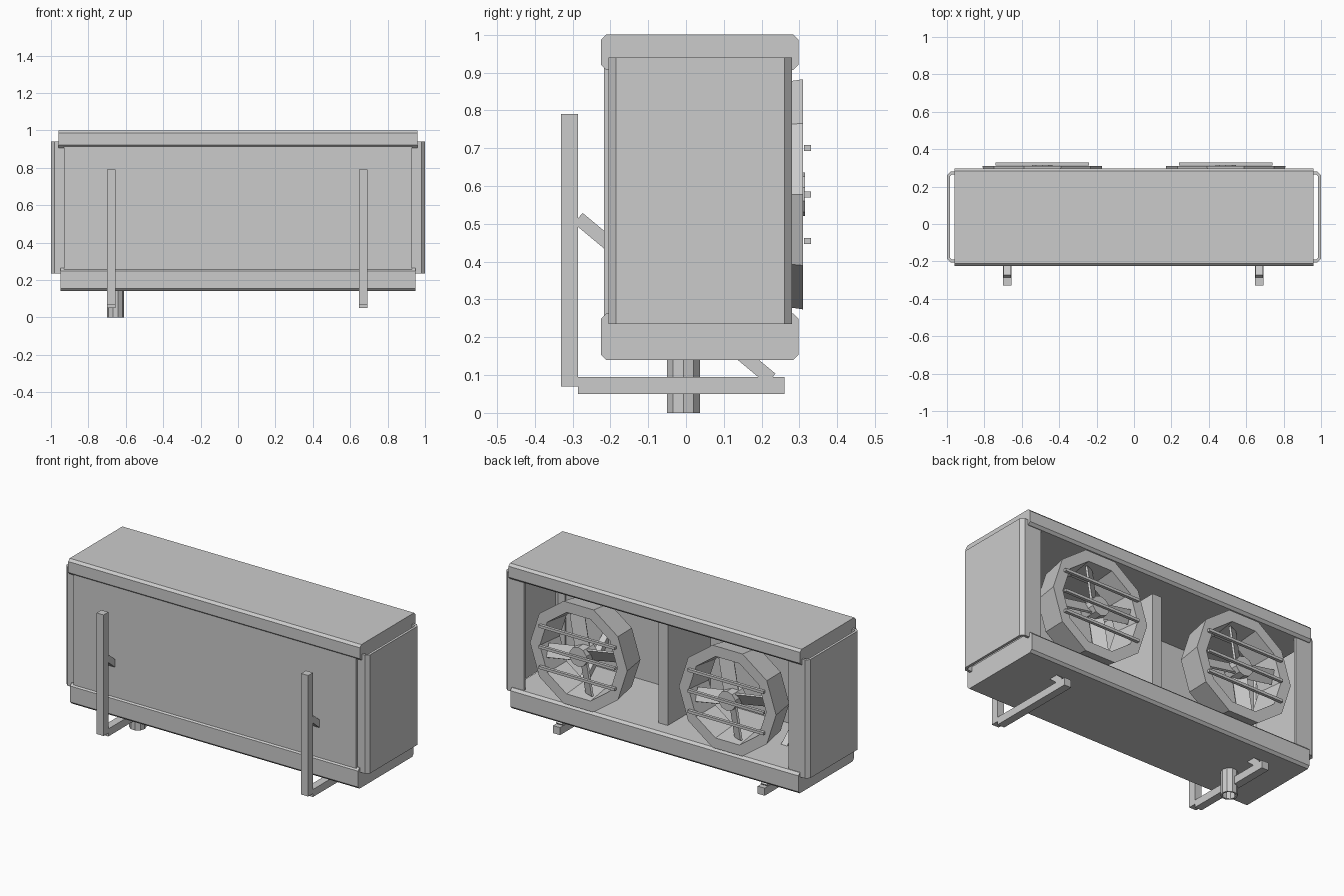
import bpy, bmesh, math
from mathutils import Matrix, Vector

cube = bpy.data.objects.get("Cube")
if cube:
    bpy.data.objects.remove(cube, do_unlink=True)

GREY = (0.6, 0.6, 0.6, 1)
metal = bpy.data.materials.new("light_grey_metal")
metal.use_nodes = True
metal.diffuse_color = GREY
metal.node_tree.nodes["Principled BSDF"].inputs["Base Color"].default_value = GREY


def finish(name, bm):
    bmesh.ops.recalc_face_normals(bm, faces=bm.faces)
    mesh = bpy.data.meshes.new(name)
    bm.to_mesh(mesh)
    bm.free()
    mesh.materials.append(metal)
    obj = bpy.data.objects.new(name, mesh)
    bpy.context.collection.objects.link(obj)
    return obj


def box(name, low, high, matrix=None):
    low, high = Vector(low), Vector(high)
    bm = bmesh.new()
    bmesh.ops.create_cube(bm, size=1)
    bmesh.ops.scale(bm, vec=high - low, verts=bm.verts)
    bmesh.ops.translate(bm, vec=(low + high) / 2, verts=bm.verts)
    if matrix:
        bm.transform(matrix)
    return finish(name, bm)


def prism(name, points, direction):
    """Extrude a closed outline of 3D points."""
    bm = bmesh.new()
    face = bm.faces.new([bm.verts.new(p) for p in points])
    out = bmesh.ops.extrude_face_region(bm, geom=[face])
    verts = [g for g in out["geom"] if isinstance(g, bmesh.types.BMVert)]
    bmesh.ops.translate(bm, vec=direction, verts=verts)
    return finish(name, bm)


def tube(name, rings, sides, matrix):
    """Closed loop of (radius, height) rings turned around local z."""
    bm = bmesh.new()
    loops = []
    for r, h in rings:
        angles = [math.tau * i / sides for i in range(sides)]
        loops.append([bm.verts.new((r * math.cos(a), r * math.sin(a), h)) for a in angles])
    for k, a in enumerate(loops):
        b = loops[(k + 1) % len(loops)]
        for i in range(sides):
            j = (i + 1) % sides
            bm.faces.new((a[i], a[j], b[j], b[i]))
    bm.transform(matrix)
    return finish(name, bm)


def tray(name, half, low, high, back=0.298, front=-0.225, c=0.014):
    """Folded cover with chamfered long edges."""
    outline = [(front, low + c), (front, high - c), (front + c, high), (back - c, high),
               (back, high - c), (back, low + c), (back - c, low), (front + c, low)]
    prism(name, [(-half, y, z) for y, z in outline], (2 * half, 0, 0))


# Casing
tray("top_cover", 0.96, 0.907, 1.0)
tray("base_tray", 0.948, 0.14, 0.263)
box("front_panel", (-0.93, -0.217, 0.25), (0.93, -0.2, 0.92))
box("center_divider", (-0.02, -0.2, 0.25), (0.04, 0.2, 0.87))

# Channel shaped side panels
channel = [(0.87, 0.28), (0.98, 0.28), (1.0, 0.26), (1.0, -0.185), (0.98, -0.205), (0.93, -0.205),
           (0.93, -0.19), (0.975, -0.19), (0.985, -0.18), (0.985, 0.255), (0.975, 0.265), (0.87, 0.265)]
for side, s in (("left", 1), ("right", -1)):
    prism(side + "_side_panel", [(s * x, y, 0.235) for x, y in channel], (0, 0, 0.705))

# Fans: ten-sided shroud, hub, pitched blades and guard bars
for side, x in (("left", 0.49), ("right", -0.49)):
    place = Matrix.Translation((x, 0.31, 0.578)) @ Matrix.Rotation(-math.pi / 2, 4, "X")
    tube(side + "_fan_shroud", [(0.32, 0), (0.295, -0.16), (0.235, -0.16), (0.255, 0)], 10, place)
    hub = bmesh.new()
    bmesh.ops.create_cone(hub, cap_ends=True, segments=10, radius1=0.058, radius2=0.058, depth=0.1)
    hub.transform(place @ Matrix.Translation((0, 0, -0.045)))
    finish(side + "_fan_hub", hub)
    for i in range(4):
        turn = Matrix.Rotation(math.radians(10 + 90 * i), 4, "Z")
        pitch = Matrix.Rotation(math.radians(30), 4, "X")
        box(f"{side}_fan_blade_{i + 1}", (0.04, -0.04, -0.006), (0.235, 0.04, 0.006),
            place @ Matrix.Translation((0, 0, -0.045)) @ turn @ pitch)
    for i, z in enumerate((0.455, 0.577, 0.7)):
        box(f"{side}_guard_bar_{i + 1}", (x - 0.25, 0.312, z - 0.008), (x + 0.25, 0.33, z + 0.008))

# Wall brackets with diagonal braces running through the casing
start, end = Vector((0, -0.285, 0.515)), Vector((0, 0.225, 0.09))
run = end - start
tilt = math.atan2(run.z, run.y)
for side, x in (("left", 0.67), ("right", -0.677)):
    box(side + "_bracket_upright", (x - 0.023, -0.33, 0.07), (x + 0.023, -0.285, 0.79))
    box(side + "_bracket_arm", (x - 0.023, -0.285, 0.05), (x + 0.023, 0.26, 0.095))
    mid = (start + end) / 2 + Vector((x, 0, 0))
    half = run.length / 2
    box(side + "_bracket_brace", (-0.02, -half, -0.018), (0.02, half, 0.018),
        Matrix.Translation(mid) @ Matrix.Rotation(tilt, 4, "X"))

# Drain pipe under the base
tube("drain_pipe", [(0.046, 0), (0.046, 0.15), (0.036, 0.15), (0.036, 0)], 10,
     Matrix.Translation((-0.655, -0.007, 0)))
